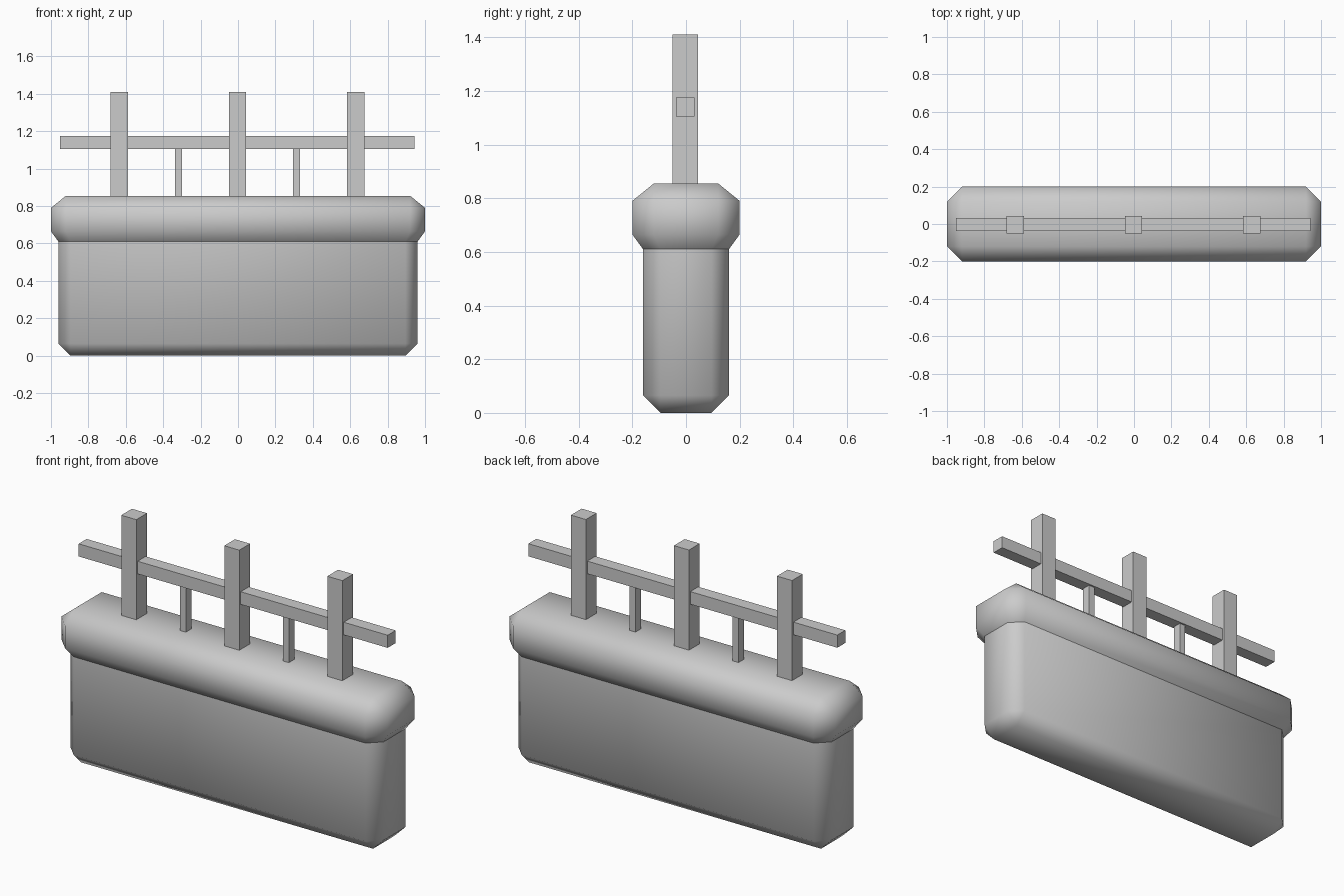
import bpy
import bmesh

cube = bpy.data.objects.get("Cube")
if cube:
    bpy.data.objects.remove(cube, do_unlink=True)

grey = bpy.data.materials.new("plain_grey")
grey.use_nodes = True
colour = (0.6, 0.6, 0.6, 1)
grey.diffuse_color = colour
grey.node_tree.nodes["Principled BSDF"].inputs["Base Color"].default_value = colour


def add_object(name, bm, smooth=False):
    bmesh.ops.recalc_face_normals(bm, faces=bm.faces[:])
    for face in bm.faces:
        face.smooth = smooth
    mesh = bpy.data.meshes.new(name)
    bm.to_mesh(mesh)
    bm.free()
    mesh.materials.append(grey)
    obj = bpy.data.objects.new(name, mesh)
    bpy.context.collection.objects.link(obj)


def box(name, centre, size):
    bm = bmesh.new()
    bmesh.ops.create_cube(bm, size=1)
    bmesh.ops.scale(bm, vec=size, verts=bm.verts)
    bmesh.ops.translate(bm, vec=centre, verts=bm.verts)
    add_object(name, bm)


def loft(name, rings, closed_end):
    """Stack rectangles with cut corners: (half x, half y, corner cut, z)."""
    bm = bmesh.new()
    loops = []
    for hx, hy, cut, z in rings:
        ix, iy = hx - cut, hy - cut
        outline = [(hx, -iy), (hx, iy), (ix, hy), (-ix, hy),
                   (-hx, iy), (-hx, -iy), (-ix, -hy), (ix, -hy)]
        loops.append([bm.verts.new((x, y, z)) for x, y in outline])
    for low, high in zip(loops, loops[1:]):
        for i in range(8):
            j = (i + 1) % 8
            bm.faces.new((low[i], low[j], high[j], high[i]))
    end = bm.faces.new(loops[closed_end])
    up = 1 if closed_end == -1 else -1
    if end.normal.z * up < 0:
        end.normal_flip()
    # Uncut rings collapse to four corners
    bmesh.ops.remove_doubles(bm, verts=bm.verts[:], dist=0.0001)
    add_object(name, bm, smooth=True)


# Wall body and the wider coping that shares its upper rim
loft("wall_body", [(0.895, 0.095, 0, 0), (0.96, 0.16, 0.065, 0.065),
                   (0.96, 0.16, 0.065, 0.61)], 0)
loft("wall_coping", [(0.96, 0.16, 0.065, 0.61), (1, 0.2, 0.08, 0.665),
                     (1, 0.2, 0.08, 0.79), (0.92, 0.12, 0, 0.855)], -1)

# Fence on top of the wall
mid = -0.003
for side, label in ((-1, "right"), (0, "middle"), (1, "left")):
    box(f"fence_post_{label}", (mid + side * 0.632, mid, 1.125), (0.092, 0.094, 0.57))
    if side:
        box(f"fence_baluster_{label}", (mid + side * 0.316, mid, 0.975), (0.037, 0.05, 0.27))
box("fence_rail", (mid, mid, 1.14), (1.895, 0.07, 0.07))
